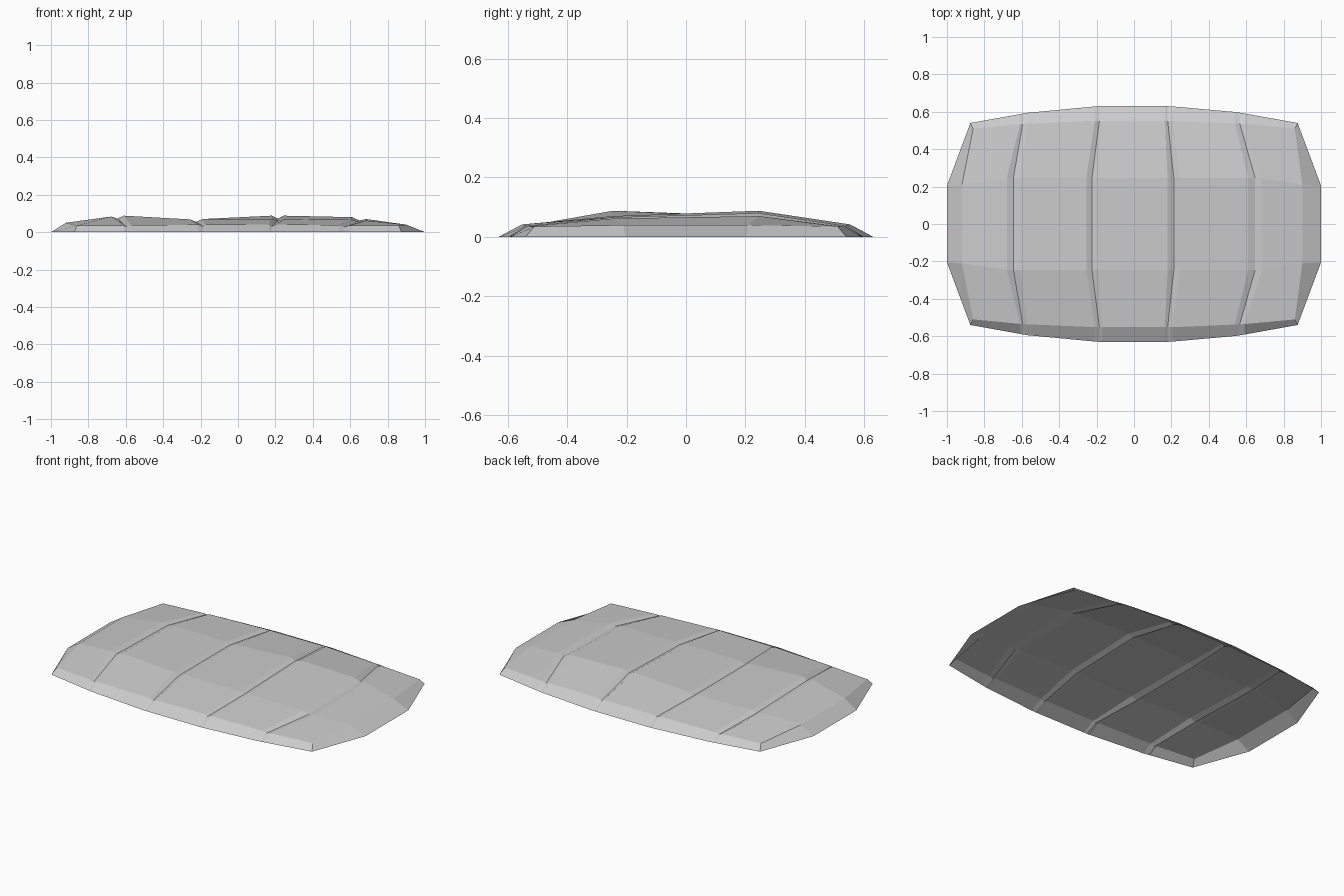
import bpy, bmesh

if "Cube" in bpy.data.objects:
    bpy.data.objects.remove(bpy.data.objects["Cube"])

# Plate edges and groove bottoms, left to right:
# x at mid rows, x at end rows, z front, z back, z end
COLUMNS = [
    (-.92, -.86, .050, .050, .035),
    (-.68, -.61, .083, .072, .035),
    (-.645, -.595, .073, .060, .027),
    (-.61, -.57, .088, .070, .037),
    (-.255, -.21, .068, .066, .040),
    (-.225, -.185, .055, .054, .030),
    (-.19, -.17, .070, .066, .040),
    (.18, .165, .070, .088, .042),
    (.213, .18, .059, .073, .031),
    (.245, .205, .070, .088, .042),
    (.61, .54, .066, .080, .037),
    (.648, .565, .054, .063, .027),
    (.685, .59, .062, .070, .035),
    (.90, .86, .040, .040, .035),
]
RIM = [(0, .552), (.2, .552), (.6, .535), (.86, .51)]
FOOT = [(0, .63), (.19, .63), (.55, .598), (.875, .54)]


def curve(points, x):
    """Half width of an outline at x."""
    x = abs(x)
    for (xa, ya), (xb, yb) in zip(points, points[1:]):
        if x <= xb:
            return ya + (yb - ya) * (x - xa) / (xb - xa)
    return points[-1][1]


bm = bmesh.new()
last = len(COLUMNS) - 1

# Domed top: four rows across the grooved columns
grid = []
for i, (xm, xe, zf, zb, ze) in enumerate(COLUMNS):
    ym = .21 if i in (0, last) else .245
    ye = curve(RIM, xe)
    grid.append([bm.verts.new(p) for p in
                 ((xe, -ye, ze), (xm, -ym, zf), (xm, ym, zb), (xe, ye, ze))])
for a, b in zip(grid, grid[1:]):
    for r in range(3):
        bm.faces.new((a[r], b[r], b[r + 1], a[r + 1]))

# Sloped skirt running around the rim, open underneath
front = [c[0] for c in grid]
back = [c[3] for c in grid][::-1]
rim = front + grid[last][1:3] + back + [grid[0][2], grid[0][1]]
foot = []
for v in rim:
    x, y, z = v.co
    if abs(y) < .3:
        p = (1 if x > 0 else -1, .205 if y > 0 else -.205, 0)
    else:
        fx = x * .875 / .86 if abs(x) > .8 else x
        p = (fx, curve(FOOT, fx) * (1 if y > 0 else -1), 0)
    foot.append(bm.verts.new(p))
n = len(rim)
for k in range(n):
    j = (k + 1) % n
    bm.faces.new((foot[k], foot[j], rim[j], rim[k]))

mesh = bpy.data.meshes.new("armour_plate")
bm.to_mesh(mesh)
bm.free()
grey = bpy.data.materials.new("light grey")
grey.diffuse_color = (.6, .6, .6, 1)
grey.use_nodes = True
grey.node_tree.nodes["Principled BSDF"].inputs["Base Color"].default_value = grey.diffuse_color
mesh.materials.append(grey)
plate = bpy.data.objects.new("armour_plate", mesh)
bpy.context.collection.objects.link(plate)
